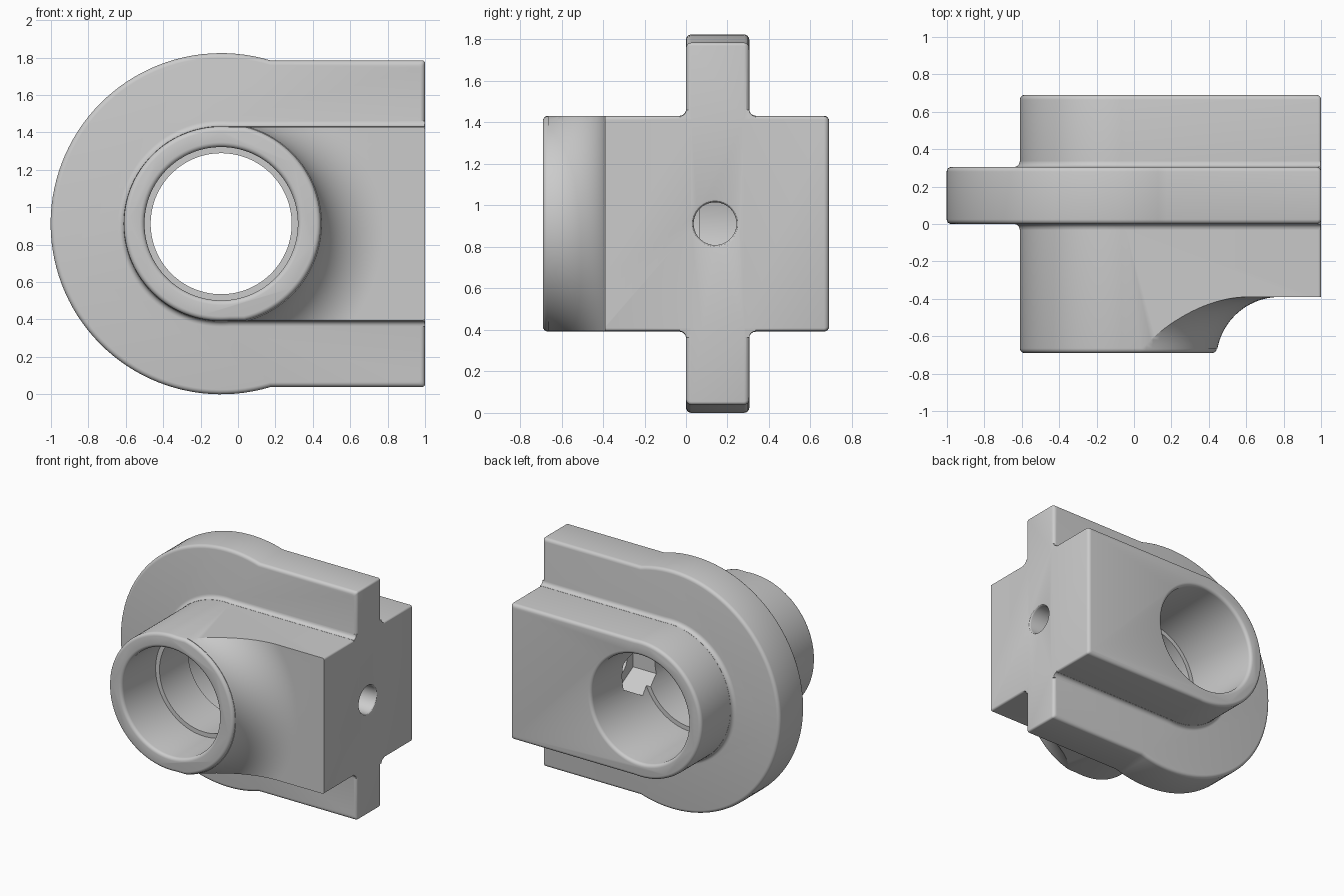
import bpy, bmesh, math

if "Cube" in bpy.data.objects:
    bpy.data.objects.remove(bpy.data.objects["Cube"], do_unlink=True)

CX, CZ = -0.09, 0.912      # bore axis
ROUND = 0.025              # edge rounding
HOLE_Y = 0.14              # side screw axis

grey = bpy.data.materials.new("plain grey")
grey.use_nodes = True
colour = (0.6, 0.6, 0.6, 1)
grey.diffuse_color = colour
grey.node_tree.nodes["Principled BSDF"].inputs["Base Color"].default_value = colour


def loft(name, rings, closed=False):
    """Skin a list of equal rings; cap the ends unless the list closes on itself."""
    bm = bmesh.new()
    loops = [[bm.verts.new(p) for p in ring] for ring in rings]
    pairs = list(zip(loops, loops[1:])) + ([(loops[-1], loops[0])] if closed else [])
    for a, b in pairs:
        for i in range(len(a)):
            j = (i + 1) % len(a)
            bm.faces.new((a[i], a[j], b[j], b[i]))
    if not closed:
        bm.faces.new(loops[0])
        bm.faces.new(loops[-1])
    bmesh.ops.recalc_face_normals(bm, faces=bm.faces)
    mesh = bpy.data.meshes.new(name)
    bm.to_mesh(mesh)
    bm.free()
    mesh.materials.append(grey)
    ob = bpy.data.objects.new(name, mesh)
    bpy.context.collection.objects.link(ob)
    return ob


def outline(y, radius, half, inset, end=1.0, corner=0.015):
    """Round-nosed plate outline at depth y, shrunk by inset."""
    r, h = radius - inset, half - inset
    start = math.asin(h / r)
    pts = []
    for i in range(73):
        a = start + (2 * math.pi - 2 * start) * i / 72
        pts.append((CX + r * math.cos(a), y, CZ + r * math.sin(a)))
    for side in (-1, 1):
        arc = [math.pi / 2 * i / 4 for i in range(5)]
        for a in (arc if side < 0 else arc[::-1]):
            pts.append((end - corner + corner * math.sin(a), y,
                        CZ + side * (h - corner + corner * math.cos(a))))
    return pts


def rounded_plate(name, y0, y1, radius, half):
    """Plate with softly rounded front and back rims."""
    steps = []
    for i in range(5):
        a = math.pi / 2 * i / 4
        steps.append((ROUND * (1 - math.sin(a)), ROUND * (1 - math.cos(a))))
    levels = [(y0 + d, s) for s, d in steps] + [(y1 - d, s) for s, d in steps[::-1]]
    return loft(name, [outline(y, radius, half, s, 1 - s) for y, s in levels])


def revolve(name, profile, axis, segments=96, closed=False):
    """Spin (radius, distance) points about the bore axis 'y' or the screw axis 'x'."""
    rings = []
    for r, d in profile:
        ring = []
        for i in range(segments):
            a = 2 * math.pi * (i + 0.5) / segments
            u, v = r * math.cos(a), CZ + r * math.sin(a)
            ring.append((CX + u, d, v) if axis == "y" else (d, HOLE_Y + u, v))
        rings.append(ring)
    return loft(name, rings, closed)


def combine(target, tool, operation):
    mod = target.modifiers.new("join", "BOOLEAN")
    mod.operation, mod.solver, mod.object = operation, "EXACT", tool
    bpy.context.view_layer.objects.active = target
    bpy.ops.object.modifier_apply(modifier=mod.name)
    bpy.data.objects.remove(tool, do_unlink=True)


def quarter(cr, cd, rad, a0, a1, n):
    return [(cr + rad * math.cos(math.radians(a0 + (a1 - a0) * i / n)),
             cd + rad * math.sin(math.radians(a0 + (a1 - a0) * i / n))) for i in range(n + 1)]


# Main body, its front trimmed to a round boss with a wide sweep
body = rounded_plate("bearing_block", -0.69, 0.69, 0.52, 0.518)
sweep = quarter(0.87, -0.73, 0.34, 90, 169, 20)
lip = quarter(0.508, -0.665, ROUND, 0, -90, 4)
trim = [(1.7, -0.8), (1.7, -0.39)] + sweep + lip + [(0.508, -0.8)]
combine(body, revolve("front_trim", trim, "y", closed=True), "DIFFERENCE")

# Round-nosed flange
combine(body, rounded_plate("flange", 0, 0.305, 0.912, 0.8725), "UNION")

# Concave fillet where the flange meets the body
f = 0.03
flare = [(f * (1 - math.cos(a)), f * (1 - math.sin(a)))
         for a in (math.pi / 2 * i / 5 for i in range(6))]
levels = [(-f + d, f - s) for d, s in flare]
levels = [(-g, grow) for g, grow in ((f - d, d2) for d, d2 in
          ((f * math.sin(a), f * (1 - math.cos(a))) for a in
           (math.pi / 2 * i / 5 for i in range(6))))]
levels += [(0.305 - y, grow) for y, grow in levels[::-1]]
collar = loft("flange_fillet", [outline(y, 0.52, 0.518, -g - 0.001, 0.999, 0.003)
                                for y, g in levels])
combine(body, collar, "UNION")

# Stepped bore with a raised inner land and rounded mouths
mouth = quarter(0.435, 0.665, ROUND, 180, 90, 4)
bore = [(0.435, -0.8)] + [(r, -d) for r, d in mouth[::-1]]
bore += [(0.41, -0.28), (0.377, -0.28), (0.377, 0.065), (0.41, 0.065)]
bore += mouth + [(0.435, 0.8)]
combine(body, revolve("bore", bore, "y"), "DIFFERENCE")

# Side screw hole and the hexagonal nut pocket behind it
hole = [(0.103, 0.1)] + quarter(0.118, 0.985, 0.015, 180, 90, 3) + [(0.118, 1.1)]
combine(body, revolve("screw_hole", hole, "x", 48), "DIFFERENCE")
combine(body, revolve("nut_pocket", [(0.2, 0.1), (0.2, 0.47)], "x", 6), "DIFFERENCE")

bpy.ops.object.select_all(action="DESELECT")
body.select_set(True)
bpy.context.view_layer.objects.active = body
bpy.ops.object.shade_smooth_by_angle(angle=math.radians(30))
